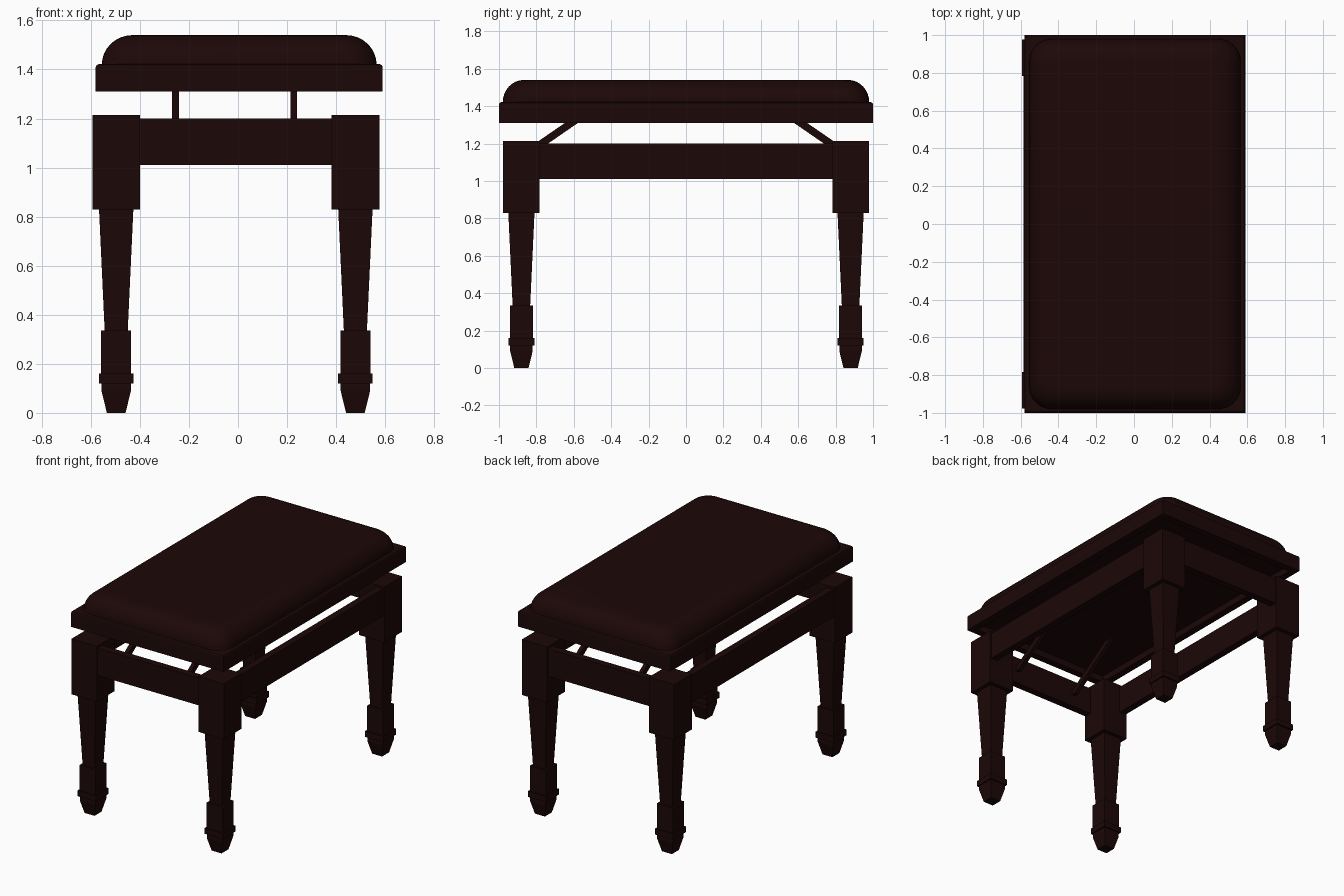
import bpy, bmesh, math

if "Cube" in bpy.data.objects:
    bpy.data.objects.remove(bpy.data.objects["Cube"])

wood = bpy.data.materials.new("dark mahogany")
wood.diffuse_color = (0.012, 0.0022, 0.0022, 1)
wood.use_nodes = True
wood.node_tree.nodes["Principled BSDF"].inputs["Base Color"].default_value = wood.diffuse_color


def make(name, bm, smooth=False):
    bmesh.ops.recalc_face_normals(bm, faces=bm.faces)
    me = bpy.data.meshes.new(name)
    bm.to_mesh(me)
    bm.free()
    me.materials.append(wood)
    ob = bpy.data.objects.new(name, me)
    bpy.context.collection.objects.link(ob)
    if smooth:
        bpy.context.view_layer.objects.active = ob
        ob.select_set(True)
        bpy.ops.object.shade_smooth_by_angle(angle=math.radians(35))
        ob.select_set(False)
    return ob


def loft(name, rings, smooth=False):
    """Skin a stack of closed rings and cap both ends."""
    bm = bmesh.new()
    vs = [[bm.verts.new(p) for p in r] for r in rings]
    n = len(vs[0])
    for a, b in zip(vs, vs[1:]):
        for i in range(n):
            j = (i + 1) % n
            bm.faces.new((a[i], a[j], b[j], b[i]))
    bm.faces.new(vs[0])
    bm.faces.new(vs[-1])
    return make(name, bm, smooth)


def rect(cx, cy, hx, hy, z):
    return [(cx - hx, cy - hy, z), (cx + hx, cy - hy, z),
            (cx + hx, cy + hy, z), (cx - hx, cy + hy, z)]


def box(name, x0, x1, y0, y1, z0, z1):
    c = ((x0 + x1) / 2, (y0 + y1) / 2, (x1 - x0) / 2, (y1 - y0) / 2)
    return loft(name, [rect(*c, z0), rect(*c, z1)])


def round_rect(cx, hx, hy, r, z, seg=8):
    pts = []
    for k, (sx, sy) in enumerate([(1, 1), (-1, 1), (-1, -1), (1, -1)]):
        for i in range(seg + 1):
            a = math.pi / 2 * (k + i / seg)
            pts.append((cx + sx * (hx - r) + r * math.cos(a),
                        sy * (hy - r) + r * math.sin(a), z))
    return pts


BX, SX = -0.009, 0.005   # centres of base and seat

# Square legs: foot, collar, ankle block, tapered shaft, top block
profile = [(0.038, 0), (0.06, 0.09), (0.06, 0.12), (0.07, 0.12), (0.07, 0.16),
           (0.061, 0.16), (0.061, 0.335), (0.047, 0.335), (0.07, 0.83),
           (0.0975, 0.83), (0.0975, 1.215)]
for sx, xn in ((-1, "left"), (1, "right")):
    for sy, yn in ((-1, "front"), (1, "back")):
        loft(f"{yn}_{xn}_leg",
             [rect(BX + sx * 0.4875, sy * 0.88, h, h, z) for h, z in profile])

# Apron rails between the legs, almost flush with the leg blocks
for s, xn, yn in ((-1, "left", "front"), (1, "right", "back")):
    x, y = BX + s * 0.55, s * 0.945
    box(f"{xn}_rail", x - 0.025, x + 0.025, -0.8, 0.8, 1.01, 1.2)
    box(f"{yn}_rail", BX - 0.4, BX + 0.4, y - 0.025, y + 0.025, 1.01, 1.2)

# Slanted lift struts holding the seat
for sy, yn in ((-1, "front"), (1, "back")):
    for x, xn in ((-0.255, "left"), (0.227, "right")):
        loft(f"{yn}_{xn}_strut",
             [[(x + dx, sy * (y + dy), z) for dx, dy in
               ((-0.014, -0.035), (0.014, -0.035), (0.014, 0.035), (-0.014, 0.035))]
              for y, z in ((0.925, 1.095), (0.555, 1.35))])

# Seat board: softened top edge, recessed underside inside a rim
loft("seat_board", [rect(SX, 0, 0.585 - d, 1.0 - d, z) for d, z in
                    ((0.05, 1.355), (0.05, 1.31), (0, 1.31), (0, 1.41),
                     (0.004, 1.418), (0.012, 1.422))])

# Padded cushion with rounded corners and rolled edge
rings = [round_rect(SX, 0.56, 0.98, 0.11, 1.415)]
for i in range(9):
    a = math.pi / 2 * i / 8
    d = 0.125 * (1 - math.cos(a))
    rings.append(round_rect(SX, 0.56 - d, 0.98 - d * 0.9, 0.12 - d * 0.5,
                            1.42 + 0.12 * math.sin(a)))
loft("cushion", rings, smooth=True)
